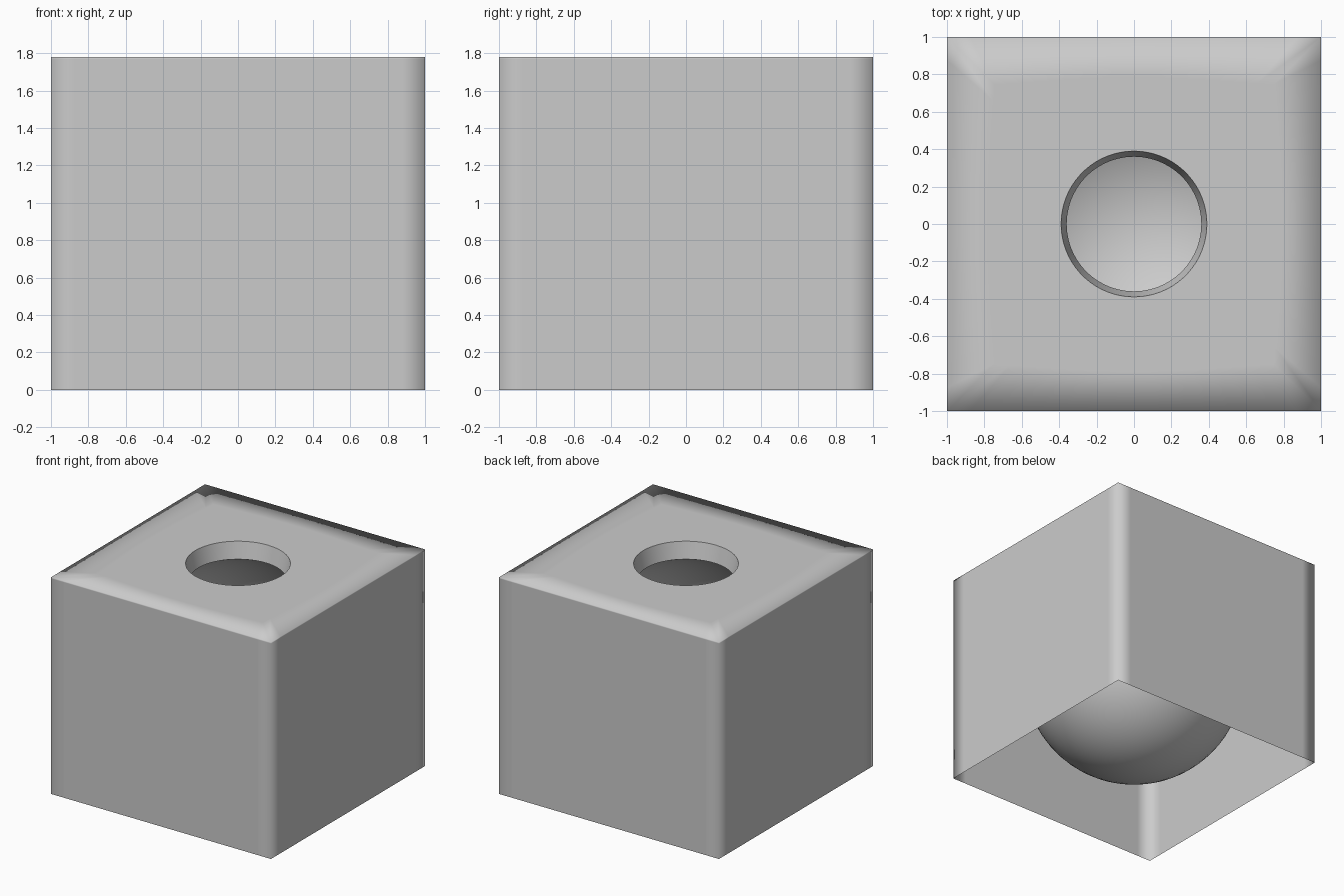
import bpy, bmesh
from math import sin, cos, pi, atan2, asin

if "Cube" in bpy.data.objects:
    bpy.data.objects.remove(bpy.data.objects["Cube"])

H = 1.78            # box height
HOLE, NECK = 0.39, 0.36   # opening radius at top and at the bowl
R, ZC = 0.86, 0.865       # hollow sphere radius and centre height


def bridge(bm, a, b):
    n = len(a)
    for i in range(n):
        bm.faces.new((a[i], a[(i + 1) % n], b[(i + 1) % n], b[i]))


def finish(name, bm):
    for f in bm.faces:
        f.smooth = True
    mesh = bpy.data.meshes.new(name)
    bm.to_mesh(mesh)
    bm.free()
    ob = bpy.data.objects.new(name, mesh)
    bpy.context.collection.objects.link(ob)
    return ob


# Square outline, walked counter-clockwise from the front left corner
SEG = 16
square = []
for k in range(4):
    c, s = round(cos(k * pi / 2)), round(sin(k * pi / 2))
    for i in range(SEG):
        x, y = -1 + 2 * i / SEG, -1
        square.append((x * c - y * s, x * s + y * c))


def ring_at(bm, t, z):
    """Ring between the square outline (t=0) and the round opening (t=1)."""
    ring = []
    for x, y in square:
        a = atan2(y, x)
        ring.append(bm.verts.new((x + (HOLE * cos(a) - x) * t,
                                  y + (HOLE * sin(a) - y) * t, z)))
    return ring


# Open-bottomed box: sheet walls and a flat top with a round opening
bm = bmesh.new()
rings = [ring_at(bm, 0, 0), ring_at(bm, 0, H - 0.01)]
rings += [ring_at(bm, t, H) for t in (0, 0.35, 0.7, 1)]
for a, b in zip(rings, rings[1:]):
    bridge(bm, a, b)
finish("box_cover", bm)

# Tapered neck leading into a hollow sphere
bm = bmesh.new()
angles = [atan2(y, x) for x, y in square]


def circle(r, z):
    return [bm.verts.new((r * cos(a), r * sin(a), z)) for a in angles]


start = asin(NECK / R)
N = 28
neck_z = ZC + R * cos(start)
rings = [circle(HOLE, H), circle(NECK, neck_z)]
for i in range(1, N):
    p = start + (pi - start) * i / N
    rings.append(circle(R * sin(p), ZC + R * cos(p)))
for a, b in zip(rings, rings[1:]):
    bridge(bm, a, b)
tip = bm.verts.new((0, 0, ZC - R))
last = rings[-1]
for i in range(len(last)):
    bm.faces.new((last[i], last[(i + 1) % len(last)], tip))
# crisp line where neck meets the sphere
lip = set(rings[1])
for e in bm.edges:
    if e.verts[0] in lip and e.verts[1] in lip:
        e.smooth = False
finish("hollow_sphere_bowl", bm)
